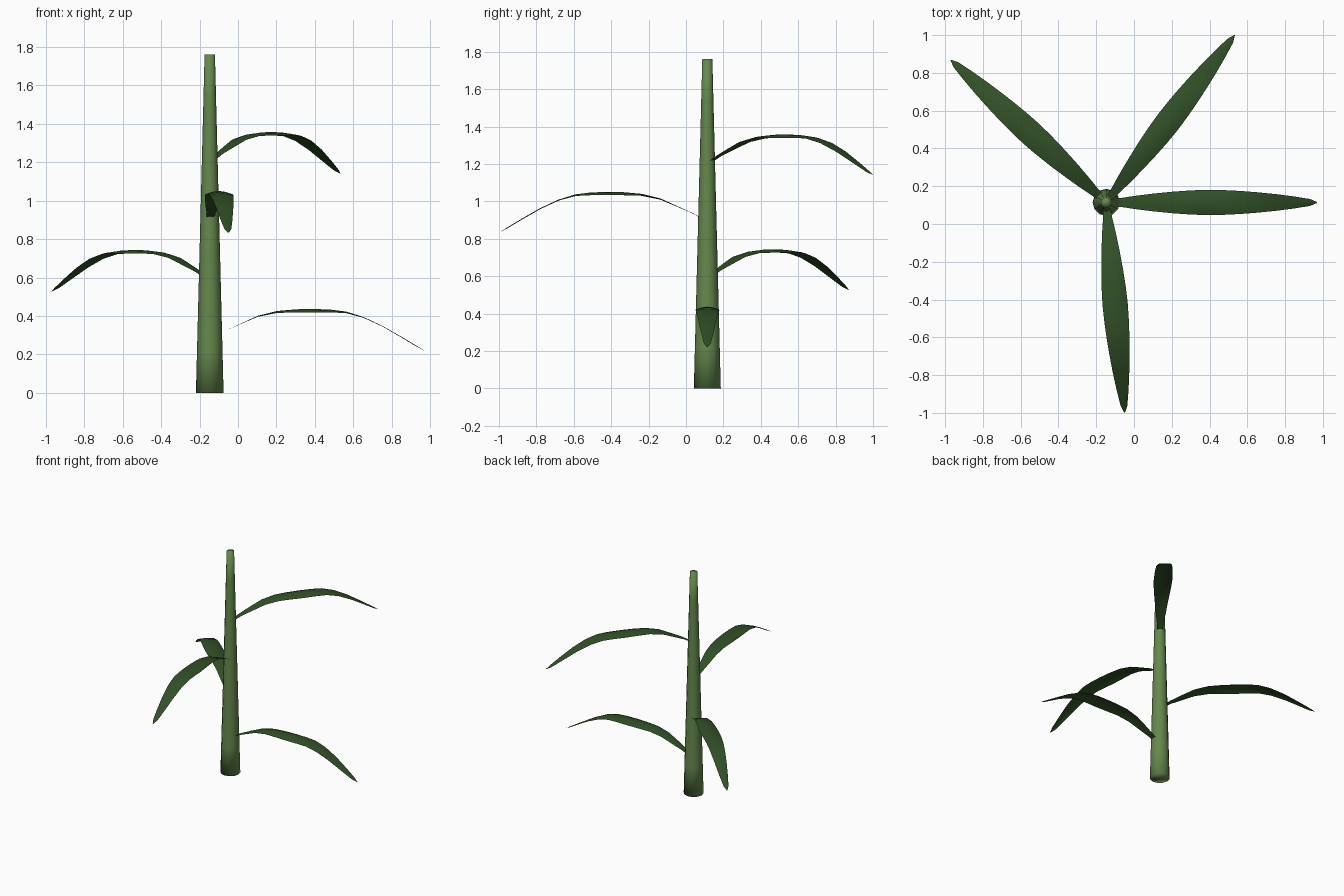
import bpy, bmesh, math
from mathutils import Vector

if "Cube" in bpy.data.objects:
    bpy.data.objects.remove(bpy.data.objects["Cube"])

CX, CY = -0.147, 0.114          # stalk axis


def material(name, rgb):
    m = bpy.data.materials.new(name)
    m.diffuse_color = (*rgb, 1)
    m.use_nodes = True
    m.node_tree.nodes["Principled BSDF"].inputs["Base Color"].default_value = m.diffuse_color
    return m


def finish(bm, name, mat):
    bmesh.ops.recalc_face_normals(bm, faces=bm.faces)
    for f in bm.faces:
        f.smooth = True
    me = bpy.data.meshes.new(name)
    bm.to_mesh(me)
    bm.free()
    me.materials.append(mat)
    ob = bpy.data.objects.new(name, me)
    bpy.context.collection.objects.link(ob)
    return ob


stalk_green = material("stalk green", (0.13, 0.245, 0.075))
leaf_green = material("leaf green", (0.031, 0.08, 0.02))

# Stalk: straight tapered column with closed ends
SIDES, HEIGHT, R0, R1 = 12, 1.76, 0.072, 0.027
bm = bmesh.new()
rings = []
for k in range(9):
    z = HEIGHT * k / 8
    r = R0 + (R1 - R0) * k / 8
    rings.append([bm.verts.new((CX + r * math.cos(math.tau * i / SIDES),
                                CY + r * math.sin(math.tau * i / SIDES), z))
                  for i in range(SIDES)])
for a, b in zip(rings, rings[1:]):
    for i in range(SIDES):
        j = (i + 1) % SIDES
        bm.faces.new((a[i], a[j], b[j], b[i]))
bm.faces.new(rings[0][::-1])
bm.faces.new(rings[-1])
finish(bm, "stalk", stalk_green)

# Leaf stations: distance from axis, height above leaf base, half width, edge droop
LEAF = [
    (0.03, -0.02, 0.020, 0.000),
    (0.08, 0.008, 0.024, 0.000),
    (0.16, 0.045, 0.036, 0.002),
    (0.25, 0.086, 0.047, 0.005),
    (0.35, 0.111, 0.057, 0.010),
    (0.45, 0.120, 0.064, 0.016),
    (0.54, 0.122, 0.067, 0.018),
    (0.63, 0.118, 0.065, 0.014),
    (0.71, 0.108, 0.061, 0.008),
    (0.80, 0.080, 0.054, 0.004),
    (0.90, 0.033, 0.044, 0.003),
    (1.00, -0.024, 0.031, 0.004),
    (1.08, -0.072, 0.018, 0.004),
    (1.117, -0.095, 0.002, 0.000),
]


def leaf(name, angle, base_z):
    out = Vector((math.cos(angle), math.sin(angle), 0))
    side = Vector((-out.y, out.x, 0))
    bm = bmesh.new()
    rows = []
    for r, z, w, droop in LEAF:
        mid = Vector((CX, CY, base_z + z)) + out * r
        rows.append([bm.verts.new(mid + side * (u * w) - Vector((0, 0, droop * u * u)))
                     for u in (-1, -0.5, 0, 0.5, 1)])
    for a, b in zip(rows, rows[1:]):
        for i in range(4):
            bm.faces.new((a[i], b[i], b[i + 1], a[i + 1]))
    bm.normal_update()
    if sum(f.normal.z for f in bm.faces) < 0:
        bmesh.ops.reverse_faces(bm, faces=bm.faces)
    for f in bm.faces:
        f.smooth = True
    me = bpy.data.meshes.new(name)
    bm.to_mesh(me)
    bm.free()
    me.materials.append(leaf_green)
    bpy.context.collection.objects.link(bpy.data.objects.new(name, me))


# Four leaves spiralling up by the golden angle
for n in range(4):
    leaf(f"leaf_{n + 1}", math.radians(137.5 * n), 0.315 + 0.307 * n)
